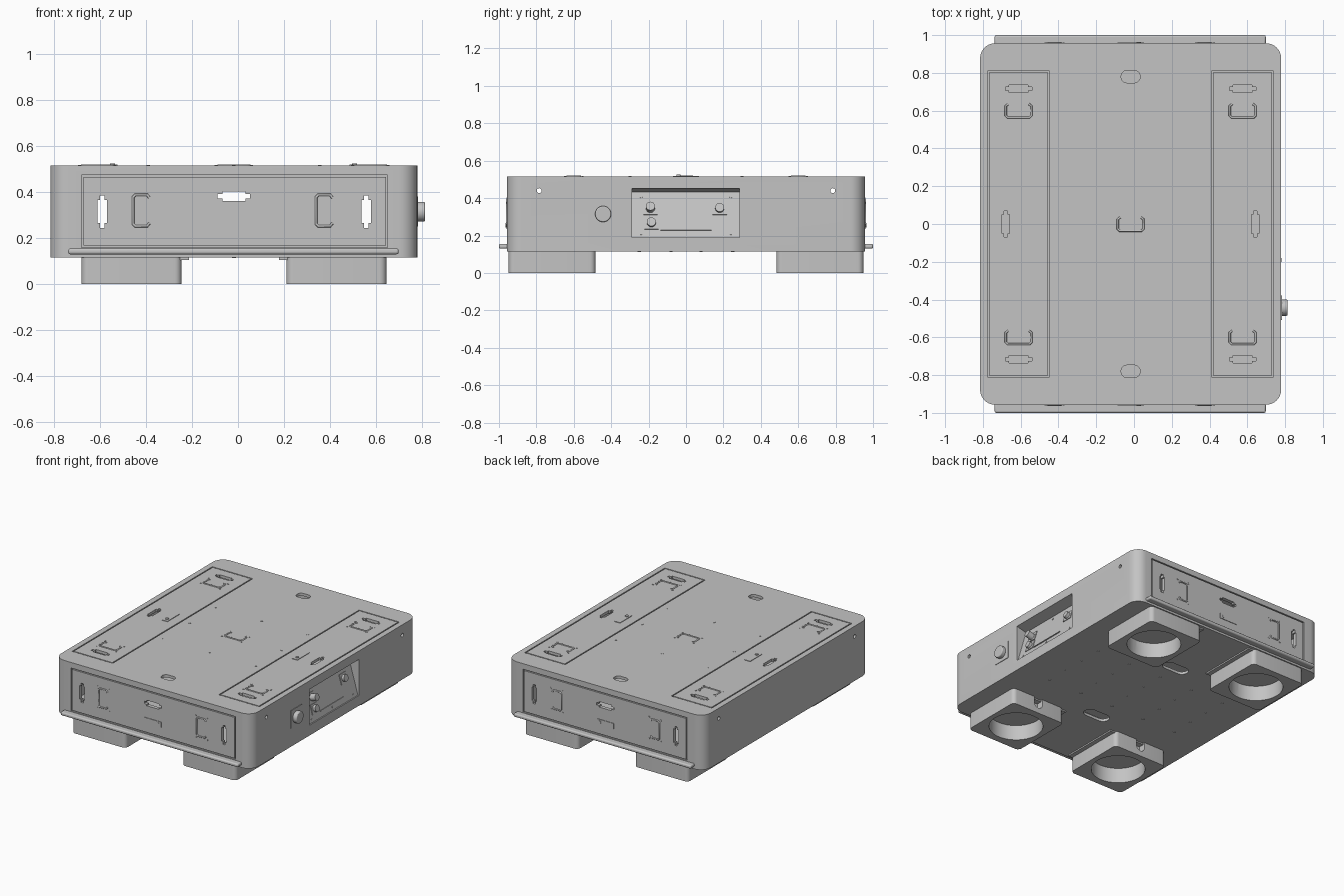
import bpy, bmesh, math
from mathutils import Matrix, Vector

if "Cube" in bpy.data.objects:
    bpy.data.objects.remove(bpy.data.objects["Cube"])

grey = bpy.data.materials.new("plain_grey")
grey.use_nodes = True
COLOUR = (0.55, 0.55, 0.55, 1)
grey.diffuse_color = COLOUR
grey.node_tree.nodes["Principled BSDF"].inputs["Base Color"].default_value = COLOUR

CX = -0.018                      # body centre line
HALF_X, HALF_Y = 0.797, 0.957
Z0, Z1 = 0.115, 0.515


def frame(u, v, n, o):
    m = Matrix((u, v, n)).transposed().to_4x4()
    m.translation = Vector(o)
    return m


X, Y, Z = Vector((1, 0, 0)), Vector((0, 1, 0)), Vector((0, 0, 1))
WORLD = Matrix.Identity(4)
TOP = frame(X, Y, Z, (0, 0, Z1))
FRONT = frame(X, Z, -Y, (0, -HALF_Y, 0))
BACK = frame(X, Z, Y, (0, HALF_Y, 0))
SIDE = frame(Y, Z, X, (CX + HALF_X, 0, 0))
SECTION = frame(X, Z, Y, (0, 0, 0))


def rrect(cx, cy, w, h, r=0.0, n=6):
    if r == 0:
        return [(cx + a * w / 2, cy + b * h / 2) for a, b in ((1, 1), (-1, 1), (-1, -1), (1, -1))]
    pts = []
    for q, (a, b) in enumerate(((1, 1), (-1, 1), (-1, -1), (1, -1))):
        for i in range(n + 1):
            t = math.pi / 2 * (q + i / n)
            pts.append((cx + a * (w / 2 - r) + r * math.cos(t), cy + b * (h / 2 - r) + r * math.sin(t)))
    return pts


def circle(cx, cy, r, n=16):
    return [(cx + r * math.cos(2 * math.pi * i / n), cy + r * math.sin(2 * math.pi * i / n)) for i in range(n)]


def stepped_slot(cx, cy, upright=False):
    q = [(0.07, 0.009), (0.05, 0.009), (0.05, 0.02)]
    r = q[::-1]
    pts = q + [(-a, b) for a, b in r] + [(-a, -b) for a, b in q] + [(a, -b) for a, b in r]
    return [(cx + (b if upright else a), cy + (a if upright else b)) for a, b in pts]


def prism(bm, m, pts, h0, h1):
    lo = [bm.verts.new(m @ Vector((a, b, h0))) for a, b in pts]
    hi = [bm.verts.new(m @ Vector((a, b, h1))) for a, b in pts]
    bm.faces.new(lo)
    bm.faces.new(hi)
    for i in range(len(pts)):
        j = (i + 1) % len(pts)
        bm.faces.new((lo[i], lo[j], hi[j], hi[i]))


def ring(bm, m, cx, cy, w, h, gap, h0, h1):
    outer, inner = rrect(cx, cy, w, h), rrect(cx, cy, w - 2 * gap, h - 2 * gap)
    loops = [[bm.verts.new(m @ Vector((a, b, z))) for a, b in pts]
             for pts, z in ((outer, h0), (inner, h0), (inner, h1), (outer, h1))]
    for k in range(4):
        a, b = loops[k], loops[(k + 1) % 4]
        for i in range(4):
            j = (i + 1) % 4
            bm.faces.new((a[i], a[j], b[j], b[i]))


def finish(bm, name, bevel=0.0):
    bmesh.ops.recalc_face_normals(bm, faces=bm.faces)
    me = bpy.data.meshes.new(name)
    bm.to_mesh(me)
    bm.free()
    ob = bpy.data.objects.new(name, me)
    bpy.context.collection.objects.link(ob)
    me.materials.append(grey)
    if bevel:
        mod = ob.modifiers.new("bevel", "BEVEL")
        mod.width, mod.segments = bevel, 3
    return ob


def activate(ob):
    bpy.ops.object.select_all(action="DESELECT")
    ob.select_set(True)
    bpy.context.view_layer.objects.active = ob


def cut(ob, bm):
    cutter = finish(bm, "cutter")
    cutter.hide_render = True
    mod = ob.modifiers.new("cut", "BOOLEAN")
    mod.operation, mod.solver, mod.object = "DIFFERENCE", "EXACT", cutter
    activate(ob)
    bpy.ops.object.modifier_apply(modifier=mod.name)
    bpy.data.objects.remove(cutter)


def smooth(ob):
    activate(ob)
    bpy.ops.object.shade_smooth_by_angle(angle=math.radians(30))


# Hollow body with rounded corners
bm = bmesh.new()
prism(bm, WORLD, rrect(CX, 0, 2 * HALF_X, 2 * HALF_Y, 0.08, 8), Z0, Z1)
body = finish(bm, "body")
bm = bmesh.new()
prism(bm, WORLD, rrect(-0.06, 0, 1.46, 1.86), Z0 + 0.02, Z1 - 0.02)
cut(body, bm)

# Panel grooves, slots, side holes and the sloped control recess
STRIPS = (-0.611, 0.575)
bm = bmesh.new()
for x in STRIPS:
    ring(bm, TOP, x, 0, 0.328, 1.62, 0.008, -0.012, 0.01)
    for y in (-0.715, 0.715):
        prism(bm, TOP, stepped_slot(x, y), -0.03, 0.01)
    prism(bm, TOP, stepped_slot(x + (-0.067 if x < 0 else 0.067), 0, True), -0.03, 0.01)
for y in (-0.78, 0.78):
    prism(bm, TOP, rrect(CX, y, 0.1, 0.065, 0.03), -0.03, 0.01)
for y in (-0.41, 0.41):
    prism(bm, WORLD, rrect(CX, y, 0.2, 0.09, 0.044), Z0 - 0.01, Z0 + 0.03)
for m in (FRONT, BACK):
    ring(bm, m, -0.015, 0.317, 1.33, 0.315, 0.008, -0.012, 0.01)
    for x in (-0.59, 0.557):
        prism(bm, m, stepped_slot(x, 0.315, True), -0.04, 0.01)
    prism(bm, m, stepped_slot(CX, 0.382), -0.04, 0.01)
for y in (-0.785, 0.785):
    prism(bm, SIDE, circle(y, 0.44, 0.013), -1.7, 0.02)
prism(bm, SECTION, [(0.8, 0.19), (0.77, 0.19), (0.70, 0.432), (0.8, 0.458)], -0.288, 0.285)
cut(body, bm)
smooth(body)

# Wheel housings, hollow underneath, with a notch facing the middle
for sx, x in (("right", -0.4625), ("left", 0.4275)):
    for sy, y in (("front", -0.716), ("rear", 0.716)):
        bm = bmesh.new()
        prism(bm, WORLD, rrect(x, y, 0.435, 0.465, 0.03), 0, Z0)
        ob = finish(bm, f"{sy}_{sx}_wheel_housing")
        bm = bmesh.new()
        prism(bm, WORLD, circle(x, y, 0.18, 40), -0.01, 0.11)
        cut(ob, bm)
        bm = bmesh.new()
        inner = y - math.copysign(0.22, y)
        prism(bm, SECTION, rrect(x, 0.09, 0.07, 0.1, 0.034), inner - 0.04, inner + 0.04)
        cut(ob, bm)
        smooth(ob)
        bm = bmesh.new()
        prism(bm, WORLD, rrect(x - math.copysign(0.02, x), y, 0.46, 0.44), 0.105, Z0)
        flange = finish(bm, f"{sy}_{sx}_housing_flange")
        bm = bmesh.new()
        prism(bm, WORLD, circle(x, y, 0.18, 40), 0.09, 0.13)
        cut(flange, bm)

# Bumper rails
for name, y in (("front", -0.974), ("rear", 0.974)):
    bm = bmesh.new()
    prism(bm, WORLD, rrect(-0.02, y, 1.435, 0.052), 0.13, 0.155)
    smooth(finish(bm, f"{name}_bumper_rail", 0.009))


# U-shaped recessed grips with corner screws
def grip(name, m, cx, cy, upright):
    path = [(-0.055, 0.035), (-0.068, 0.025), (-0.068, -0.026), (-0.058, -0.036)]
    path += [(-a, b) for a, b in path[::-1]]
    cu = bpy.data.curves.new(name, "CURVE")
    cu.dimensions, cu.bevel_depth, cu.bevel_resolution = "3D", 0.006, 2
    cu.use_fill_caps = True
    cu.materials.append(grey)
    sp = cu.splines.new("POLY")
    sp.points.add(len(path) - 1)
    for p, (a, b) in zip(sp.points, path):
        q = (cx + b, cy + a, 0) if upright else (cx + a, cy + b, 0)
        p.co = (*(m @ Vector(q)), 1)
    bpy.context.collection.objects.link(bpy.data.objects.new(name, cu))
    for a in (-0.078, 0.078):
        for b in (-0.047, 0.047):
            u, v = (b, a) if upright else (a, b)
            prism(details, m, circle(cx + u, cy + v, 0.006, 8), -0.002, 0.003)


details = bmesh.new()
for x in STRIPS:
    for y in (-0.6, 0.6):
        grip("top_grip", TOP, x, y, False)
grip("centre_grip", TOP, CX, 0, False)
for name, m in (("front", FRONT), ("rear", BACK)):
    for x in (-0.42, 0.375):
        grip(f"{name}_grip", m, x, 0.32, True)
    # Latch plates with a round stud
    prism(details, m, rrect(CX, 0.255, 0.14, 0.04), -0.002, 0.004)
    prism(details, m, circle(0.025, 0.255, 0.011), 0, 0.007)
for x in (-0.545, 0.507):
    prism(details, TOP, rrect(x, 0, 0.045, 0.14), -0.002, 0.004)
    prism(details, TOP, circle(x, -0.04, 0.011), 0, 0.01)

# Screw heads on the lid and underside
for x in (-0.39, CX, 0.355):
    for y in (-0.3, 0, 0.3):
        if (x, y) != (CX, 0):
            prism(details, TOP, circle(x, y, 0.008, 10), -0.002, 0.002)
for i in range(5):
    for y in (-0.25, -0.08, 0.08, 0.25):
        prism(details, WORLD, circle(CX + (i - 2) * 0.27, y, 0.009, 10), Z0 - 0.002, Z0 + 0.002)
finish(details, "plates_and_screws")

# Side knob on a square plate
bm = bmesh.new()
prism(bm, SIDE, rrect(-0.443, 0.315, 0.13, 0.13), -0.002, 0.004)
finish(bm, "knob_plate")
bm = bmesh.new()
prism(bm, SIDE, circle(-0.443, 0.315, 0.043, 28), 0, 0.034)
smooth(finish(bm, "side_knob", 0.006))

# Buttons and ledge on the sloped control panel
up = Vector((-0.07, 0, 0.242)).normalized()
PANEL = frame(Y, up, Y.cross(up), (0.77, 0, 0.19))
bm = bmesh.new()
for y, v in ((-0.19, 0.16), (-0.185, 0.08), (0.18, 0.16)):
    prism(bm, PANEL, rrect(y, v, 0.076, 0.07), -0.002, 0.005)
    prism(bm, PANEL, circle(y, v, 0.024, 20), 0, 0.05 if v > 0.1 and y < 0 else 0.025)
prism(bm, PANEL, rrect(0, 0.042, 0.27, 0.006), -0.002, 0.006)
for y in (-0.24, 0, 0.24):
    for v in (0.02, 0.225):
        prism(bm, PANEL, circle(y, v, 0.007, 8), -0.002, 0.003)
finish(bm, "control_buttons")
